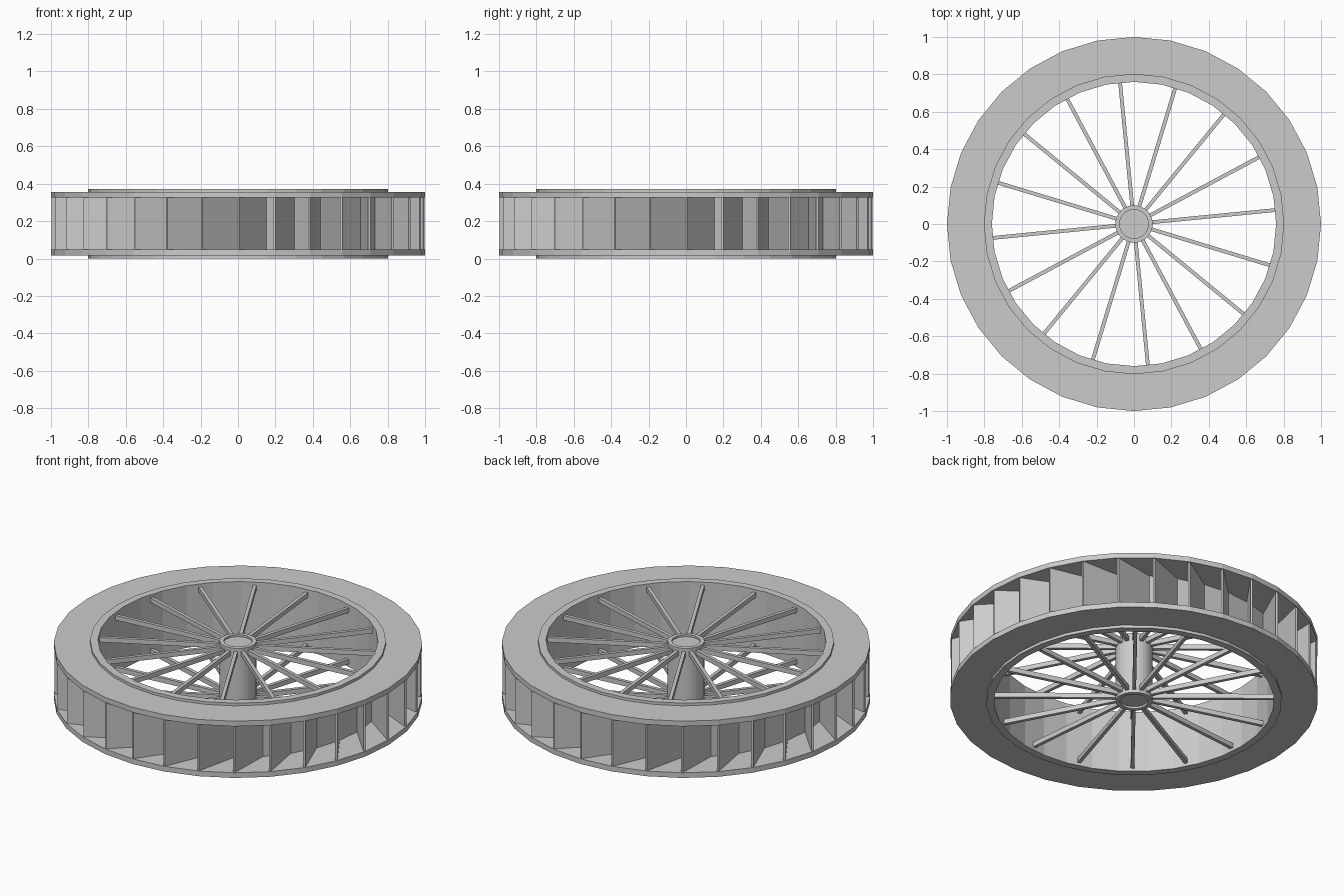
import bpy, bmesh, math
from mathutils import Vector

if "Cube" in bpy.data.objects:
    bpy.data.objects.remove(bpy.data.objects["Cube"])

N = 32                # sides and number of bucket blades
H = 0.372             # full height
STEP = 2 * math.pi / N

mat = bpy.data.materials.new("plain grey")
mat.diffuse_color = (0.6, 0.6, 0.6, 1)
mat.use_nodes = True
mat.node_tree.nodes["Principled BSDF"].inputs["Base Color"].default_value = mat.diffuse_color


def finish(bm, name):
    bmesh.ops.recalc_face_normals(bm, faces=bm.faces)
    me = bpy.data.meshes.new(name)
    bm.to_mesh(me)
    bm.free()
    me.materials.append(mat)
    ob = bpy.data.objects.new(name, me)
    bpy.context.collection.objects.link(ob)
    return ob


def polar(r, a, z):
    return Vector((r * math.cos(a), r * math.sin(a), z))


def lathe(bm, profile, closed):
    """Revolve (radius, z) points; open profiles get end caps."""
    rings = [[bm.verts.new(polar(r, i * STEP, z)) for i in range(N)] for r, z in profile]
    pairs = list(zip(rings, rings[1:]))
    if closed:
        pairs.append((rings[-1], rings[0]))
    for a, b in pairs:
        for i in range(N):
            j = (i + 1) % N
            bm.faces.new((a[i], a[j], b[j], b[i]))
    if not closed:
        bm.faces.new(rings[0])
        bm.faces.new(rings[-1])


def bar(bm, p, q, width, z0, z1):
    """Upright box running from p to q in plan."""
    side = Vector((-(q - p).y, (q - p).x, 0)).normalized() * width / 2
    plan = [p - side, q - side, q + side, p + side]
    lo = [bm.verts.new((v.x, v.y, z0)) for v in plan]
    hi = [bm.verts.new((v.x, v.y, z1)) for v in plan]
    bm.faces.new(lo)
    bm.faces.new(hi)
    for i in range(4):
        j = (i + 1) % 4
        bm.faces.new((lo[i], lo[j], hi[j], hi[i]))


# Drum wall
bm = bmesh.new()
lathe(bm, [(0.76, 0), (0.803, 0), (0.803, H), (0.76, H)], True)
finish(bm, "drum")

# Upper and lower side plates
for name, z0 in (("lower_side_plate", 0.016), ("upper_side_plate", H - 0.047)):
    bm = bmesh.new()
    lathe(bm, [(0.79, z0), (1, z0), (1, z0 + 0.031), (0.79, z0 + 0.031)], True)
    finish(bm, name)

# Slanted bucket blades, each leaning one step round the drum
bm = bmesh.new()
for i in range(N):
    bar(bm, polar(0.993, i * STEP, 0), polar(0.79, (i + 1) * STEP, 0), 0.012, 0.04, H - 0.04)
finish(bm, "bucket_blades")

# Two layers of spokes
for name, z0 in (("lower_spokes", 0.018), ("upper_spokes", H - 0.046)):
    bm = bmesh.new()
    for i in range(16):
        a = (2 * i + 0.5) * STEP
        bar(bm, polar(0.09, a, 0), polar(0.765, a, 0), 0.02, z0, z0 + 0.028)
    finish(bm, name)

# Hub with a shallow recess in each end
bm = bmesh.new()
lathe(bm, [(0.077, 0.012), (0.077, 0), (0.1, 0), (0.1, H), (0.077, H), (0.077, H - 0.012)], False)
finish(bm, "hub")
